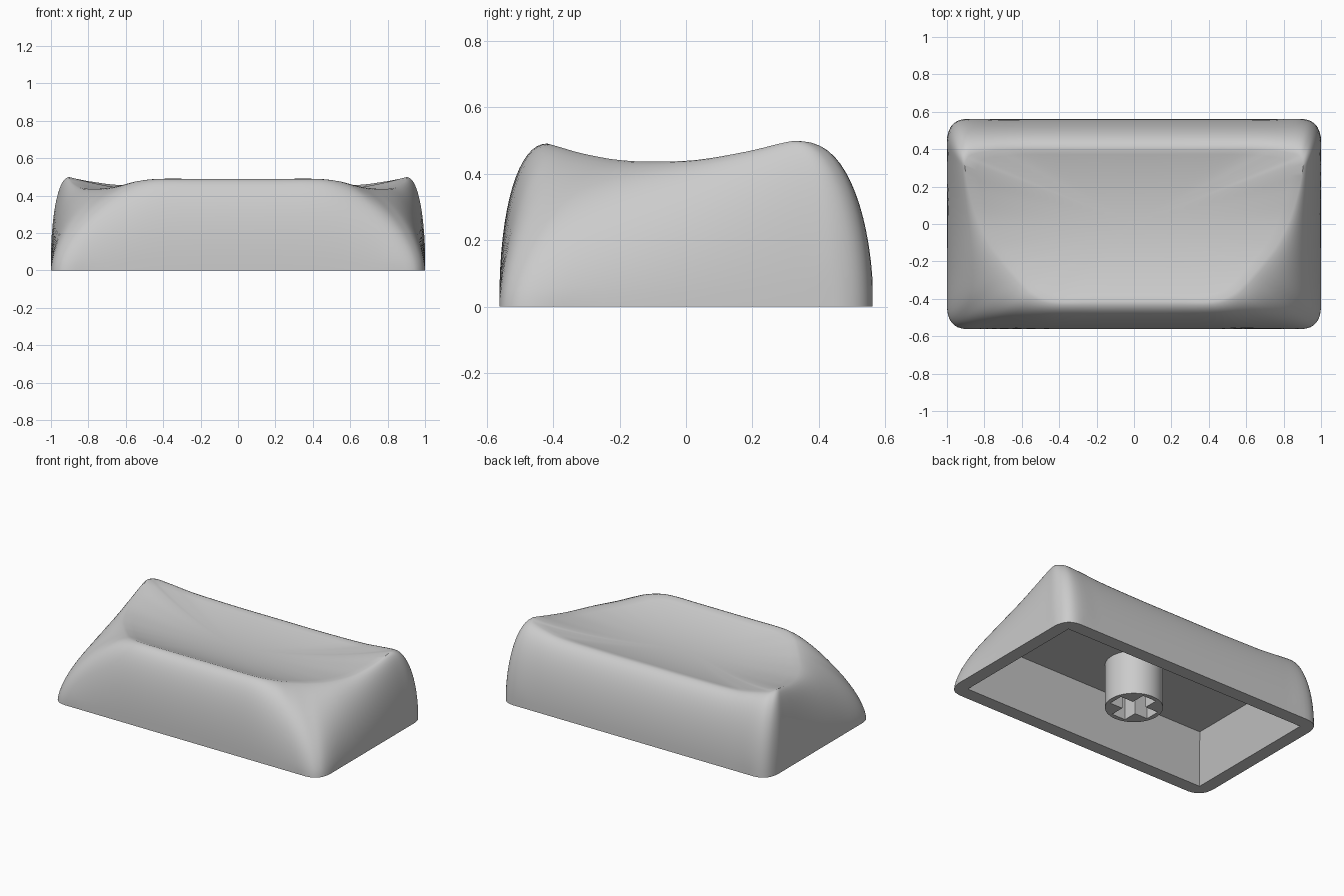
import bpy, bmesh, math
from mathutils import Matrix

if "Cube" in bpy.data.objects:
    bpy.data.objects.remove(bpy.data.objects["Cube"])

grey = bpy.data.materials.new("light grey plastic")
grey.use_nodes = True
COLOUR = (0.6, 0.6, 0.6, 1)
grey.diffuse_color = COLOUR
grey.node_tree.nodes["Principled BSDF"].inputs["Base Color"].default_value = COLOUR


def make_object(name, bm):
    bmesh.ops.recalc_face_normals(bm, faces=bm.faces)
    mesh = bpy.data.meshes.new(name)
    bm.to_mesh(mesh)
    bm.free()
    mesh.materials.append(grey)
    obj = bpy.data.objects.new(name, mesh)
    bpy.context.collection.objects.link(obj)
    return obj


def smooth(obj, degrees):
    bpy.ops.object.select_all(action="DESELECT")
    obj.select_set(True)
    bpy.context.view_layer.objects.active = obj
    bpy.ops.object.shade_smooth_by_angle(angle=math.radians(degrees))


# Half outline, front centre to back centre:
# base x, base y, crest x, crest y, crest z, wall straightness
DEPTH = .562
HALF = [
    (0, -DEPTH, 0, -.415, .49, .9),
    (.22, -DEPTH, .22, -.415, .49, .9),
    (.5, -DEPTH, .42, -.415, .49, .95),
    (.75, -DEPTH, .52, -.38, .48, 1.12),
    (.9, -DEPTH, .585, -.325, .464, 1.27),
    (.97, -.532, .645, -.26, .45, 1.33),
    (1, -.45, .695, -.2, .441, 1.28),
    (1, -.25, .765, -.11, .436, 1.15),
    (1, 0, .835, .03, .441, 1.05),
    (1, .2, .88, .18, .466, 1),
    (1, .36, .9, .28, .49, .95),
    (1, .46, .905, .32, .498, .95),
    (.97, .532, .895, .345, .498, 1),
    (.9, DEPTH, .87, .37, .491, 1),
    (.75, DEPTH, .77, .39, .473, 1),
    (.6, DEPTH, .62, .4, .456, 1),
    (.3, DEPTH, .3, .4, .45, 1),
    (0, DEPTH, 0, .4, .45, 1),
]


def mirrored(row):
    return (-row[0], row[1], -row[2]) + row[3:]


def spline(a, b, c, d, t):
    return [q + t / 2 * (r - p + t * (2 * p - 5 * q + 4 * r - s + t * (3 * (q - r) + s - p)))
            for p, q, r, s in zip(a, b, c, d)]


# Smooth closed outline
rows = HALF + [mirrored(r) for r in HALF[-2:0:-1]]
count, STEPS = len(rows), 4
outline = [spline(*(rows[(i + k) % count] for k in (-1, 0, 1, 2)), j / STEPS)
           for i in range(count) for j in range(STEPS)]


def clamp(v, limit):
    return max(-limit, min(limit, v))


def trough(y):
    return .405 + .34 * (y - .04) ** 2


CEILING = .295
rings = []

# Cavity: ceiling edge, then opening edge
OPEN_X, OPEN_Y = .912, .472
for sx, sy, z in ((.82 / OPEN_X, .36 / OPEN_Y, CEILING), (1, 1, 0)):
    rings.append([(clamp(p[0], OPEN_X) * sx, clamp(p[1], OPEN_Y) * sy, z) for p in outline])

# Bulged outer walls
WALL = 16
for i in range(WALL + 1):
    a = math.pi / 2 * i / WALL
    ring = []
    for bx, by, cx, cy, cz, e in outline:
        out, up = max(0, math.cos(a)) ** e, math.sin(a) ** e
        ring.append((clamp(cx + (bx - cx) * out, 1),
                     clamp(cy + (by - cy) * out, DEPTH), cz * up))
    rings.append(ring)

# Dished top: a shallow trough that blends up into the crest
DISH = 14
for i in range(DISH - 1, 0, -1):
    s = i / DISH
    rings.append([(cx * s, cy * s, trough(cy * s) + (cz - trough(cy)) * s ** 3)
                  for _, _, cx, cy, cz, _ in outline])

bm = bmesh.new()
loops = [[bm.verts.new(p) for p in ring] for ring in rings]
n = len(outline)
for low, high in zip(loops, loops[1:]):
    for i in range(n):
        j = (i + 1) % n
        bm.faces.new((low[i], low[j], high[j], high[i]))
for loop, z in ((loops[0], CEILING), (loops[-1], trough(0))):
    tip = bm.verts.new((0, 0, z))
    for i in range(n):
        bm.faces.new((loop[i], loop[(i + 1) % n], tip))
bmesh.ops.remove_doubles(bm, verts=bm.verts, dist=.0005)
shell = make_object("cap_shell", bm)
smooth(shell, 32)

# Round stem with a cross-shaped socket
bm = bmesh.new()
bmesh.ops.create_cone(bm, cap_ends=True, segments=64, radius1=.175, radius2=.175,
                      depth=CEILING + .02,
                      matrix=Matrix.Translation((0, 0, CEILING / 2 + .01)))
stem = make_object("stem", bm)
bpy.context.view_layer.objects.active = stem
for size in ((.29, .1, .4), (.1, .29, .4)):
    bm = bmesh.new()
    bmesh.ops.create_cube(bm, size=1, matrix=Matrix.Diagonal((*size, 1)))
    cutter = make_object("socket_cutter", bm)
    cutter.hide_render = True
    cut = stem.modifiers.new("socket", "BOOLEAN")
    cut.operation = "DIFFERENCE"
    cut.solver = "EXACT"
    cut.object = cutter
    bpy.ops.object.modifier_apply(modifier=cut.name)
    bpy.data.objects.remove(cutter)
smooth(stem, 30)
